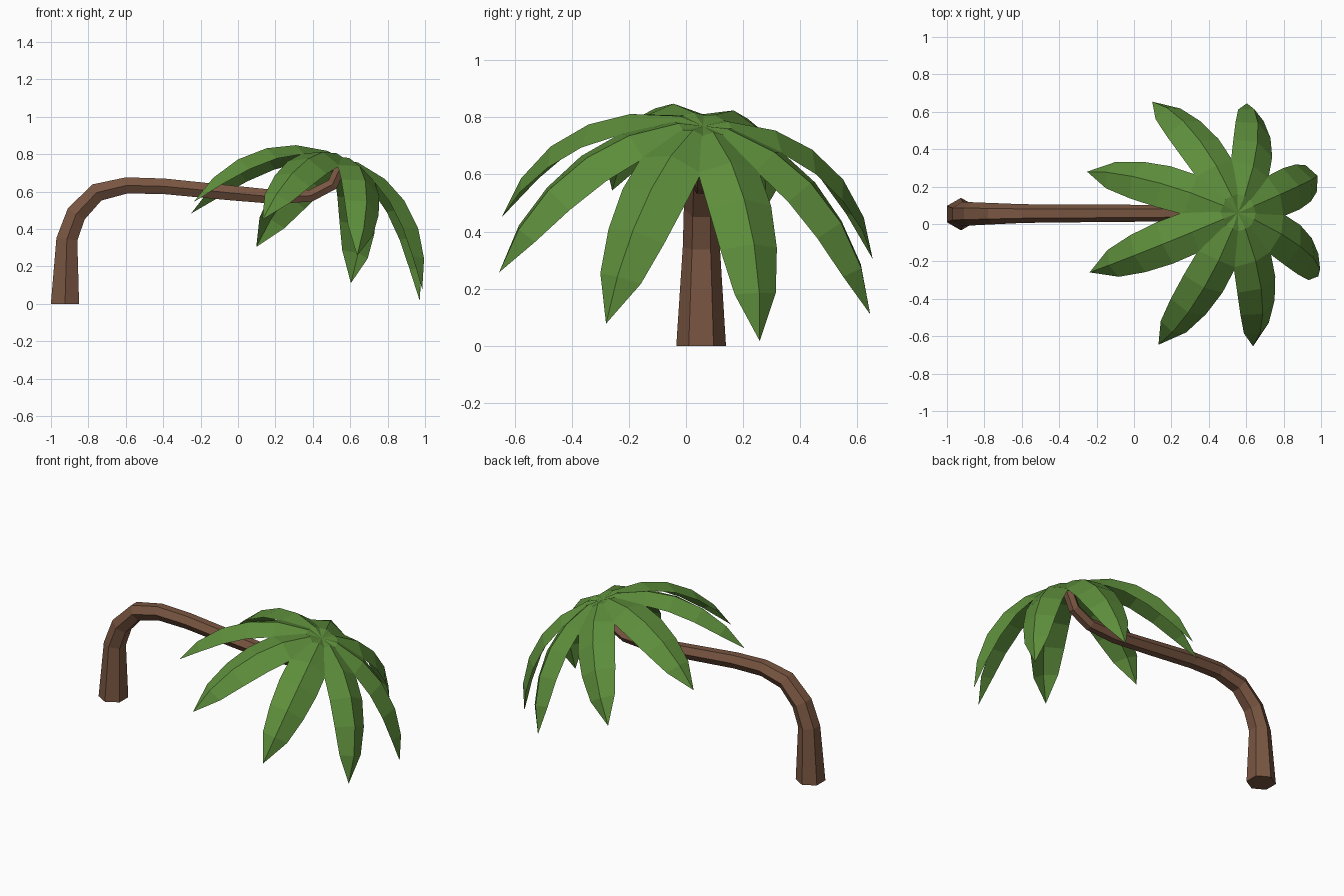
import bpy, bmesh, math
from mathutils import Vector

if "Cube" in bpy.data.objects:
    bpy.data.objects.remove(bpy.data.objects["Cube"])


def material(name, rgb):
    m = bpy.data.materials.new(name)
    m.diffuse_color = (*rgb, 1)
    m.use_nodes = True
    m.node_tree.nodes["Principled BSDF"].inputs["Base Color"].default_value = m.diffuse_color
    return m


def make_object(name, bm, mat):
    me = bpy.data.meshes.new(name)
    bm.to_mesh(me)
    bm.free()
    me.materials.append(mat)
    ob = bpy.data.objects.new(name, me)
    bpy.context.collection.objects.link(ob)
    return ob


bark = material("bark brown", (0.19, 0.092, 0.053))
green = material("leaf green", (0.11, 0.27, 0.044))

# Trunk: hexagonal rings along a bent path (x, z, radius)
path = [(-0.925, 0, 0.087), (-0.915, 0.345, 0.065), (-0.865, 0.48, 0.062),
        (-0.755, 0.595, 0.057), (-0.595, 0.633, 0.05), (-0.395, 0.628, 0.048),
        (-0.05, 0.594, 0.046), (0.2, 0.571, 0.043), (0.39, 0.578, 0.037),
        (0.505, 0.638, 0.036), (0.55, 0.735, 0.034)]
bm = bmesh.new()
rings = []
for i, (x, z, r) in enumerate(path):
    a, b = path[max(i - 1, 0)], path[min(i + 1, len(path) - 1)]
    t = Vector((b[0] - a[0], 0, b[1] - a[1])).normalized()
    if i == 0:
        t = Vector((0, 0, 1))
    n = Vector((-t.z, 0, t.x))
    cy = 0.053 + 0.007 * i / (len(path) - 1)
    ring = []
    for k in range(6):
        ang = k * math.pi / 3
        p = Vector((x, cy + r * math.cos(ang), z)) + n * (r * math.sin(ang))
        ring.append(bm.verts.new(p))
    rings.append(ring)
for r0, r1 in zip(rings, rings[1:]):
    for k in range(6):
        j = (k + 1) % 6
        bm.faces.new((r0[k], r0[j], r1[j], r1[k]))
bm.faces.new(rings[0])
bm.faces.new(rings[-1])
bmesh.ops.recalc_face_normals(bm, faces=bm.faces)
make_object("trunk", bm, bark)

# Crown: eight equal drooping leaves around a tilted axis
apex = Vector((0.555, 0.06, 0.77))
axis = Vector((0.356, 0.114, 0.928)).normalized()
start = Vector((0.613, -0.28, -0.21))
start = (start - axis * start.dot(axis)).normalized()
side0 = axis.cross(start)

# Leaf stations: midrib radius, midrib height, half width, edge drop
stations = [(0, 0, 0, 0), (0.094, 0.013, 0.055, 0.015), (0.277, -0.027, 0.115, 0.043),
            (0.427, -0.105, 0.119, 0.052), (0.558, -0.222, 0.107, 0.054),
            (0.654, -0.368, 0.078, 0.038), (0.708, -0.528, 0, 0)]


def leaf(index):
    ang = index * math.pi / 4
    d = start * math.cos(ang) + side0 * math.sin(ang)
    s = axis.cross(d)
    bm = bmesh.new()
    rows = []
    for i, (r, h, w, drop) in enumerate(stations):
        mid = apex + d * r + axis * h
        if w == 0:
            rows.append([bm.verts.new(mid)] * 3)
            continue
        a, b = stations[i - 1], stations[i + 1]
        t = Vector((b[0] - a[0], b[1] - a[1])).normalized()
        down = (d * t.y - axis * t.x) * drop
        rows.append([bm.verts.new(mid - s * w + down), bm.verts.new(mid),
                     bm.verts.new(mid + s * w + down)])
    for p, q in zip(rows, rows[1:]):
        for k in range(2):
            # dict keeps order and drops the repeated end vertices
            bm.faces.new(list(dict.fromkeys((p[k], q[k], q[k + 1], p[k + 1]))))
    bm.normal_update()
    for f in bm.faces:
        outward = f.normal.dot(f.calc_center_median() - apex + axis * 0.5)
        if outward < 0:
            f.normal_flip()
    make_object(f"leaf_{index + 1}", bm, green)


for i in range(8):
    leaf(i)
